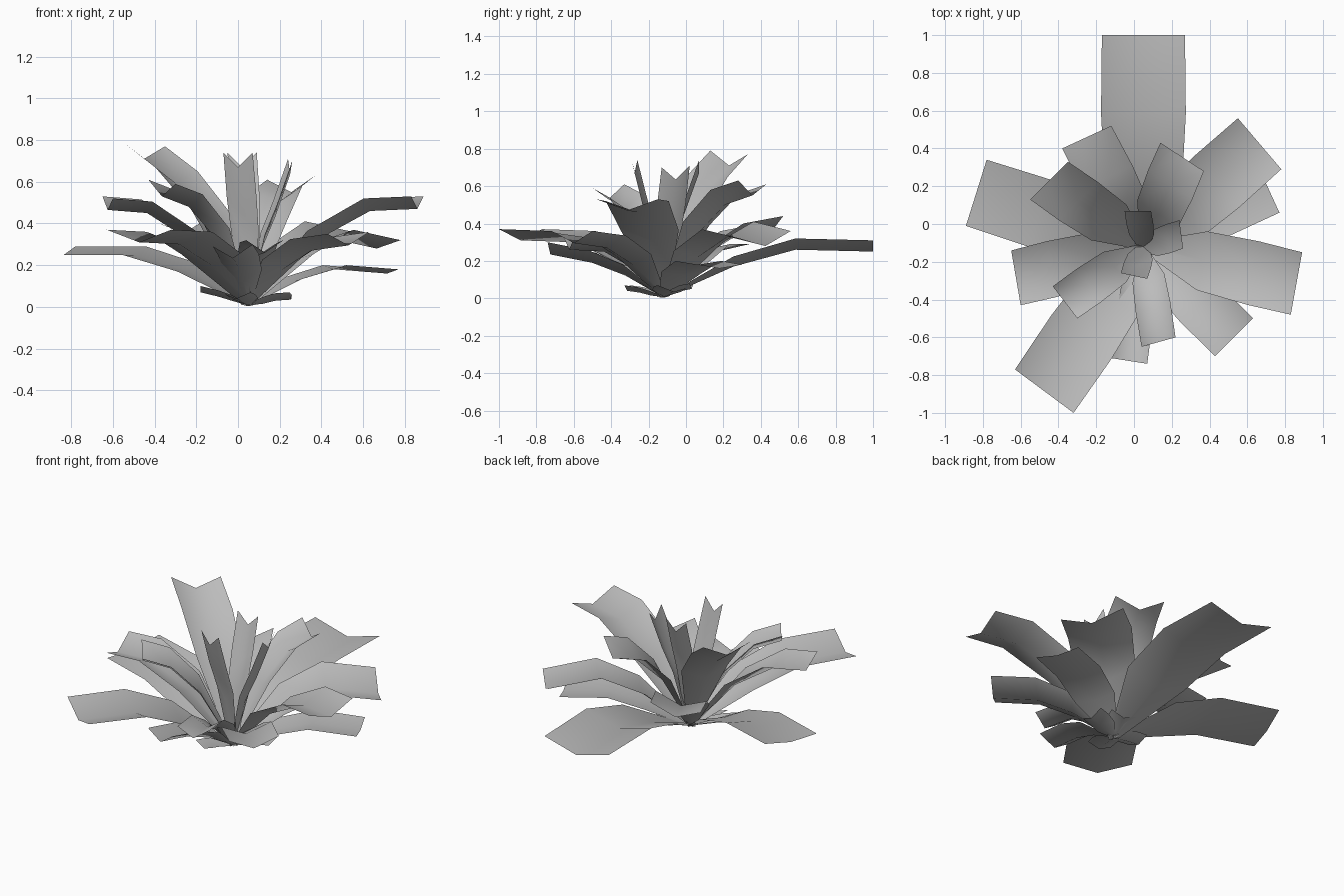
import bpy
from mathutils import Vector

cube = bpy.data.objects.get("Cube")
if cube:
    bpy.data.objects.remove(cube)

# Single grey leaf material
grey = bpy.data.materials.new("leaf grey")
grey.use_nodes = True
colour = (0.5, 0.5, 0.5, 1)
grey.diffuse_color = colour
grey.node_tree.nodes["Principled BSDF"].inputs["Base Color"].default_value = colour

ROOT = Vector((0.05, -0.12, 0.01))


def make_leaf(name, left, right, bend_z, dip, bend, root_width):
    """Folded strip from the shared root to a tip edge given by two corners."""
    a, b = Vector(left), Vector(right)
    tip, side = (a + b) / 2, (b - a) / 2
    out = Vector((tip.x - ROOT.x, tip.y - ROOT.y, 0))
    # Rows along the leaf: distance, height, width and fold
    rows = [(0, ROOT.z, root_width, 0.1), (0.53 * bend, 0.7 * bend_z, 0.94, 0.9),
            (bend, bend_z, 1.02, 1), (1, tip.z, 1, 1)]
    verts, faces = [], []
    for t, z, width, fold in rows:
        centre = Vector((ROOT.x, ROOT.y, z)) + out * t
        crease = centre.copy()
        crease.z = max(0, z - dip * fold)
        verts += [centre - side * width, crease, centre + side * width]
    for r in range(len(rows) - 1):
        for c in range(2):
            i = r * 3 + c
            faces.append((i, i + 3, i + 4, i + 1))
    mesh = bpy.data.meshes.new(name)
    mesh.from_pydata(verts, [], faces)
    mesh.materials.append(grey)
    mesh.shade_smooth()
    obj = bpy.data.objects.new(name, mesh)
    bpy.context.collection.objects.link(obj)


# Outer spreading leaves: two tip corners, then the height at the bend
outer = [
    ((-.17, 1, .31), (.27, 1, .31), .32),
    ((.55, .56, .36), (.78, .29, .32), .39),
    ((.63, -.5, .36), (.43, -.7, .35), .33),
    ((.22, -.6, .32), (.04, -.65, .32), .31),
    ((.07, -.74, .3), (-.12, -.71, .29), .25),
    ((-.32, -1, .37), (-.63, -.77, .37), .36),
    ((-.38, .4, .4), (-.12, .52, .44), .38),
]

# Higher leaves that level off near the tip
arched = [
    ((.89, -.15, .53), (.83, -.48, .53), .52),
    ((-.6, -.43, .52), (-.65, -.14, .53), .51),
]

# Flatter outer leaves
flat = [
    ((.66, .3, .18), (.77, .06, .18), .2),
    ((-.89, -.01, .25), (-.78, .34, .29), .27),
]

# Raised inner leaves
inner = [
    ((-.3, -.5, .59), (-.43, -.33, .61), .55),
    ((-.55, .13, .79), (-.35, .33, .77), .66),
    ((.14, .43, .61), (.37, .28, .63), .57),
]

# Narrow leaves standing in the middle
upright = [
    ((-.05, .07, .74), (.09, .07, .74), .55),
    ((.24, .02, .71), (.26, -.13, .7), .5),
    ((.07, -.29, .74), (-.07, -.26, .74), .52),
]

# Short low leaves around the base
base = [
    ((.26, .02, .06), (.25, -.15, .07), .06),
    ((.06, -.33, .07), (-.08, -.3, .07), .06),
    ((-.18, -.25, .1), (-.18, -.1, .1), .08),
    ((.02, .04, .08), (.18, .02, .08), .07),
]

# Group name, leaves, fold depth, bend position, root width
for group, leaves, *shape in (("outer_leaf", outer, .06, .63, .15),
                              ("arched_leaf", arched, .06, .72, .15),
                              ("flat_leaf", flat, .02, .62, .15),
                              ("inner_leaf", inner, .07, .69, .15),
                              ("upright_leaf", upright, .07, .64, .45),
                              ("base_leaf", base, .03, .64, .15)):
    for n, leaf in enumerate(leaves, 1):
        make_leaf(f"{group}_{n}", *leaf, *shape)
